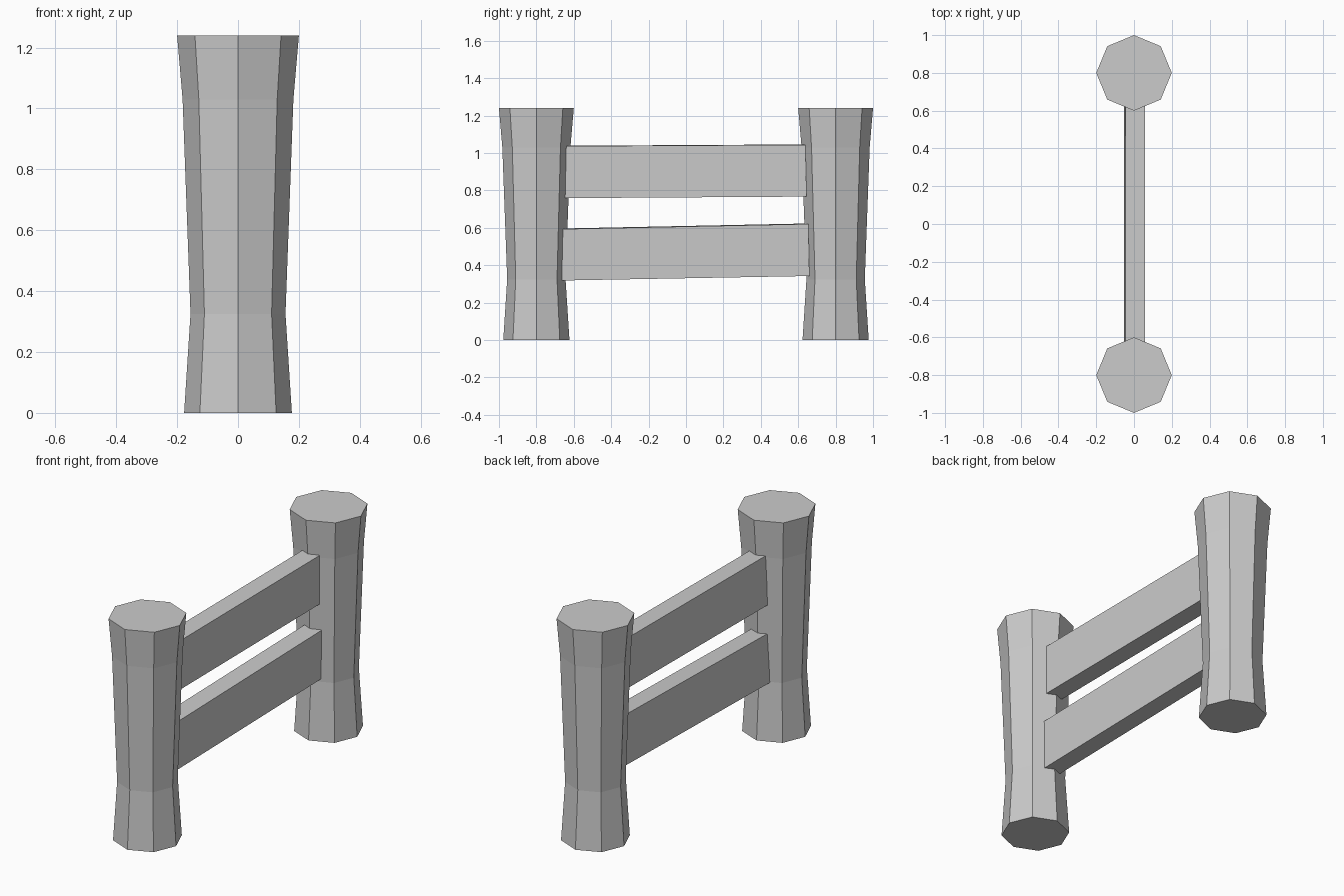
import bpy
import bmesh
from math import cos, sin, pi
from mathutils import Matrix, Vector

cube = bpy.data.objects.get("Cube")
if cube:
    bpy.data.objects.remove(cube, do_unlink=True)

grey = bpy.data.materials.new("plain_grey")
grey.use_nodes = True
grey.diffuse_color = (0.6, 0.6, 0.6, 1)
grey.node_tree.nodes["Principled BSDF"].inputs["Base Color"].default_value = (0.6, 0.6, 0.6, 1)


def finish(name, bm):
    bmesh.ops.recalc_face_normals(bm, faces=bm.faces)
    mesh = bpy.data.meshes.new(name)
    bm.to_mesh(mesh)
    bm.free()
    mesh.materials.append(grey)
    obj = bpy.data.objects.new(name, mesh)
    bpy.context.collection.objects.link(obj)
    return obj


# Octagonal post, pinched near the foot and flared at the top
def post(name, y, sides=8):
    bm = bmesh.new()
    profile = [(0.177, 0), (0.156, 0.325), (0.182, 1.03), (0.2, 1.24)]
    rings = [[bm.verts.new((r * cos(2 * pi * i / sides), y + r * sin(2 * pi * i / sides), z))
              for i in range(sides)] for r, z in profile]
    for low, high in zip(rings, rings[1:]):
        for i in range(sides):
            j = (i + 1) % sides
            bm.faces.new((low[i], low[j], high[j], high[i]))
    bm.faces.new(rings[0])
    bm.faces.new(rings[-1])
    return finish(name, bm)


# Plank whose ends follow the posts; outline is (y, z), rolled slightly on its length
def rail(name, outline, thickness=0.104, roll=0.03):
    bm = bmesh.new()
    face = bm.faces.new([bm.verts.new((-thickness / 2, y, z)) for y, z in outline])
    result = bmesh.ops.extrude_face_region(bm, geom=[face])
    moved = [v for v in result["geom"] if isinstance(v, bmesh.types.BMVert)]
    bmesh.ops.translate(bm, verts=moved, vec=(thickness, 0, 0))
    middle = Vector((0, 0, sum(z for _, z in outline) / 4))
    bmesh.ops.rotate(bm, verts=bm.verts, cent=middle, matrix=Matrix.Rotation(roll, 3, "Y"))
    bmesh.ops.translate(bm, verts=bm.verts, vec=(0.003, 0, 0))
    return finish(name, bm)


post("front_post", -0.8)
post("back_post", 0.8)
rail("upper_rail", [(-0.646, 0.76), (0.645, 0.768), (0.638, 1.045), (-0.64, 1.038)], roll=0.02)
rail("lower_rail", [(-0.664, 0.32), (0.66, 0.344), (0.654, 0.622), (-0.658, 0.595)])
